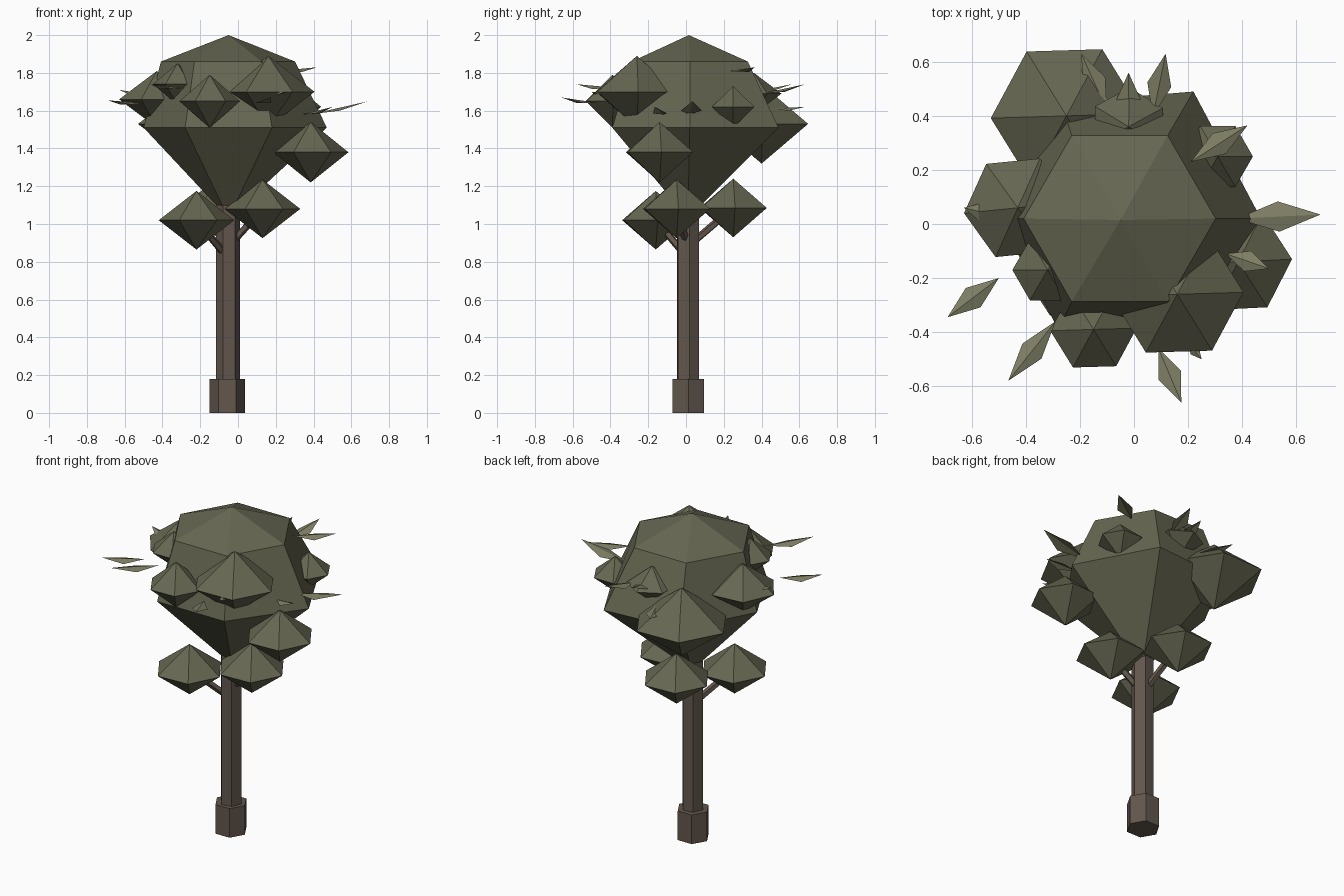
import bpy, bmesh
from math import cos, sin, pi
from mathutils import Vector

if "Cube" in bpy.data.objects:
    bpy.data.objects.remove(bpy.data.objects["Cube"])


def material(name, rgb):
    m = bpy.data.materials.new(name)
    m.diffuse_color = (*rgb, 1)
    m.use_nodes = True
    m.node_tree.nodes["Principled BSDF"].inputs["Base Color"].default_value = m.diffuse_color
    return m


BARK = material("bark", (0.125, 0.095, 0.075))
FOLIAGE = material("foliage", (0.135, 0.135, 0.085))
LEAF = material("leaf", (0.21, 0.21, 0.13))


def make(name, verts, faces, mat):
    me = bpy.data.meshes.new(name)
    me.from_pydata(verts, [], faces)
    if mat != LEAF:
        bm = bmesh.new()
        bm.from_mesh(me)
        bmesh.ops.recalc_face_normals(bm, faces=bm.faces)
        bm.to_mesh(me)
        bm.free()
    me.materials.append(mat)
    ob = bpy.data.objects.new(name, me)
    bpy.context.collection.objects.link(ob)
    return ob


def ring(cx, cy, z, r, turn=0, n=6):
    return [(cx + r * cos(turn + 2 * pi * i / n), cy + r * sin(turn + 2 * pi * i / n), z)
            for i in range(n)]


def band(a, b, n=6):
    return [(a + i, a + (i + 1) % n, b + (i + 1) % n, b + i) for i in range(n)]


def fan(a, apex, n=6):
    return [(a + i, a + (i + 1) % n, apex) for i in range(n)]


def prism(name, cx, cy, z0, z1, r, turn):
    make(name, ring(cx, cy, z0, r, turn) + ring(cx, cy, z1, r, turn),
         band(0, 6) + [tuple(range(6)), tuple(range(6, 12))], BARK)


def blob(name, c, r, h, turn=0.05):
    x, y, z = c
    make(name, ring(x, y, z, r, turn) + [(x, y, z + h), (x, y, z - h)],
         fan(0, 6) + fan(0, 7), FOLIAGE)


def branch(name, p, q, r):
    p, q = Vector(p), Vector(q)
    rot = (q - p).to_track_quat('Z', 'Y')
    vs = [o + rot @ Vector(v) for o in (p, q) for v in ring(0, 0, 0, r, 0, 5)]
    make(name, vs, band(0, 5, 5) + [tuple(range(5)), tuple(range(5, 10))], BARK)


def leaf(name, base, tip, w):
    b, t = Vector(base), Vector(tip)
    side = (t - b).cross(Vector((0, 0, 1))).normalized() * w
    m = b.lerp(t, 0.5)
    drop = Vector((0, 0, -0.015))
    make(name, [b, m + side + drop, t, m - side + drop], [(0, 1, 2), (0, 2, 3)], LEAF)


# trunk and base
prism("trunk_base", -0.057, 0.012, 0, 0.18, 0.095, 0)
prism("trunk", -0.053, 0.01, 0.17, 1.1, 0.064, 0.12)

# main crown: upper ring, uneven widest ring, pointed ends
wide = [(0.47, 0.02), (0.22, 0.49), (-0.27, 0.45), (-0.5, 0.02), (-0.28, -0.39), (0.18, -0.39)]
make("crown", ring(-0.053, 0.02, 1.86, 0.355) + [(x, y, 1.51) for x, y in wide]
     + [(-0.05, 0.015, 2.0), (-0.05, 0.01, 1.03)],
     band(0, 6) + fan(0, 12) + fan(6, 13), FOLIAGE)

# lower clumps, each on a branch
lower = [((-0.22, -0.16, 1.02), 0.82), ((0.13, -0.05, 1.08), 0.88), ((-0.11, 0.25, 1.085), 0.88)]
for i, (c, z) in enumerate(lower):
    blob(f"lower_clump_{i + 1}", c, 0.2, 0.155)
    branch(f"branch_{i + 1}", (-0.053, 0.01, z), c, 0.02)

# clumps around the crown
clumps = [
    ((0.385, -0.14, 1.38), 0.2, 0.16, 0.05),
    ((-0.15, -0.39, 1.65), 0.16, 0.14, 0.03),
    ((0.16, -0.26, 1.70), 0.245, 0.19, 0.03),
    ((-0.43, 0.06, 1.66), 0.2, 0.15, 0.1),
    ((-0.25, 0.40, 1.53), 0.28, 0.21, 0.03),
    ((0.31, 0.25, 1.62), 0.13, 0.11, 0.0),
    ((-0.32, -0.17, 1.74), 0.13, 0.11, 0.0),
    ((-0.02, 0.36, 1.69), 0.145, 0.11, 0.5),
]
for i, c in enumerate(clumps):
    blob(f"crown_clump_{i + 1}", *c)

# loose leaves
leaves = [
    ((0.38, 0.02, 1.58), (0.69, 0.035, 1.65), 0.056),
    ((0.21, 0.23, 1.81), (0.42, 0.365, 1.83), 0.045),
    ((-0.5, -0.2, 1.64), (-0.69, -0.345, 1.655), 0.045),
    ((-0.29, -0.36, 1.72), (-0.465, -0.58, 1.74), 0.045),
    ((0.09, -0.46, 1.64), (0.175, -0.66, 1.67), 0.045),
    ((0.07, 0.40, 1.69), (0.117, 0.63, 1.74), 0.045),
    ((-0.02, 0.36, 1.70), (-0.02, 0.56, 1.74), 0.045),
    ((-0.1, 0.42, 1.61), (-0.195, 0.63, 1.62), 0.045),
    ((0.34, -0.11, 1.58), (0.5, -0.165, 1.62), 0.04),
    ((-0.5, 0.03, 1.69), (-0.63, 0.06, 1.71), 0.035),
    ((0.2, -0.44, 1.70), (0.25, -0.5, 1.70), 0.02),
]
for i, l in enumerate(leaves):
    leaf(f"leaf_{i + 1}", *l)
